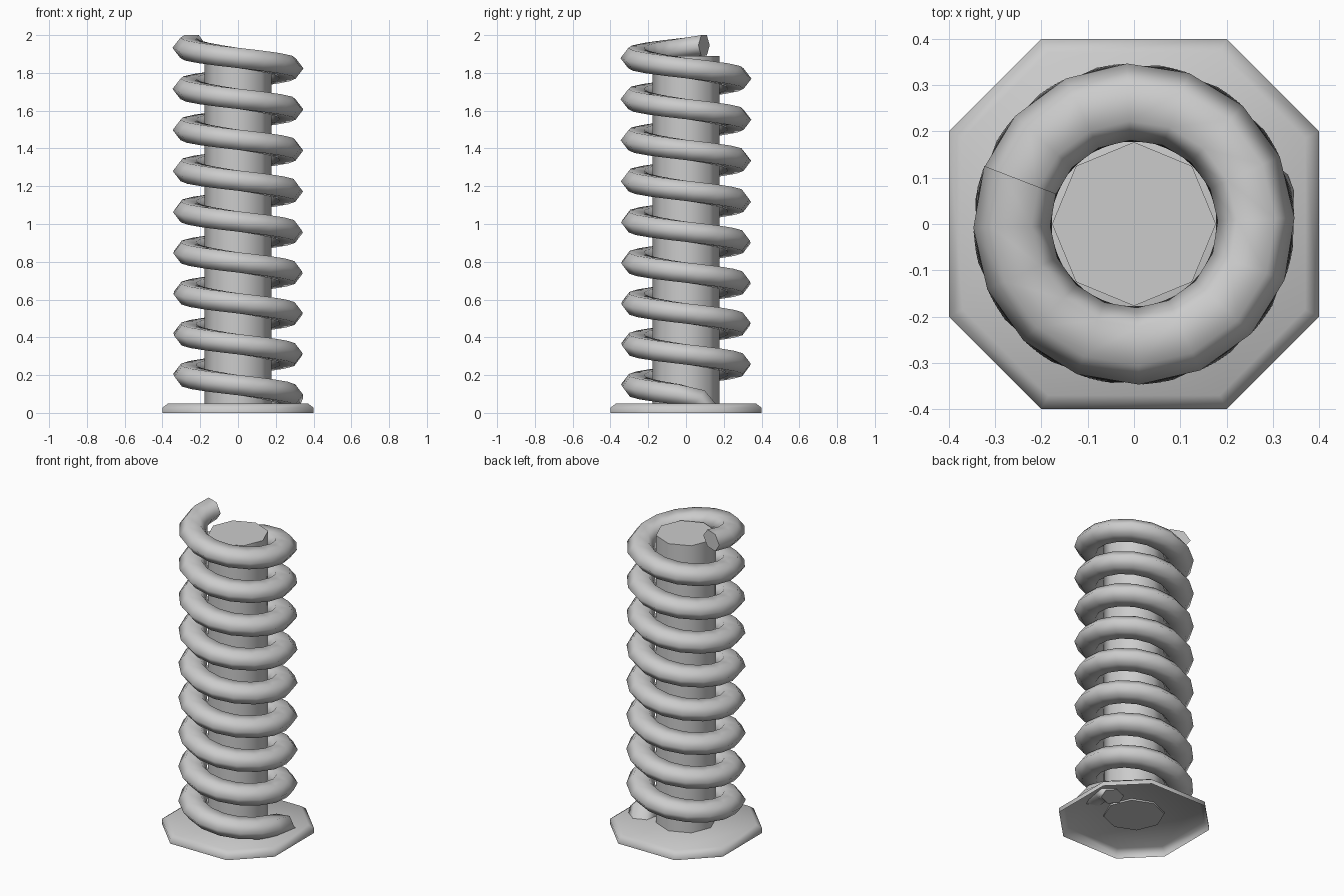
import bpy, bmesh
from math import sin, cos, pi, radians
from mathutils import Vector

if "Cube" in bpy.data.objects:
    bpy.data.objects.remove(bpy.data.objects["Cube"])


def loft(name, rings, cap_start=True, cap_end=True):
    """Skin a list of equal-length point rings, smooth sides and flat caps."""
    bm = bmesh.new()
    vs = [[bm.verts.new(p) for p in ring] for ring in rings]
    n = len(rings[0])
    for a, b in zip(vs, vs[1:]):
        for i in range(n):
            j = (i + 1) % n
            bm.faces.new((a[i], a[j], b[j], b[i])).smooth = True
    if cap_start:
        bm.faces.new(list(reversed(vs[0])))
    if cap_end:
        bm.faces.new(vs[-1])
    bmesh.ops.recalc_face_normals(bm, faces=bm.faces)
    me = bpy.data.meshes.new(name)
    bm.to_mesh(me)
    bm.free()
    ob = bpy.data.objects.new(name, me)
    bpy.context.collection.objects.link(ob)
    return ob


# Base plate: chamfered octagonal dish, open underneath
outline = [(0.4, -0.2), (0.4, 0.2), (0.2, 0.4), (-0.2, 0.4),
           (-0.4, 0.2), (-0.4, -0.2), (-0.2, -0.4), (0.2, -0.4)]
base = loft("base_plate",
            [[(x * s, y * s, z) for x, y in outline]
             for s, z in ((1, 0), (1, 0.028), (0.925, 0.05))],
            cap_start=False)
for f in base.data.polygons:
    f.use_smooth = True

# Core rod: eight-sided column
R = 0.177
loft("core_rod", [[(R * cos(i * pi / 4), R * sin(i * pi / 4), z) for i in range(8)]
                  for z in (0.04, 1.89)])


# Coil: flattened hexagonal wire wound down around the rod
def wire_ring(angle, z, tilt=0.0, radius=0.264, half_w=0.083, half_h=0.062):
    out = Vector((cos(angle), sin(angle), 0))
    tangent = Vector((-sin(angle), cos(angle), 0))
    up = Vector((0, 0, 1)) * cos(tilt) + tangent * sin(tilt)
    centre = out * radius + Vector((0, 0, z))
    return [centre + out * half_w * cos(k * pi / 3) + up * half_h * sin(k * pi / 3)
            for k in range(6)]


start, stop = radians(158.8), radians(9 * 360 - 8)
top_z, pitch, steps = 1.946, 0.2165, 136
rings = []
for s in range(steps + 1):
    a = start + (stop - start) * s / steps
    rings.append(wire_ring(a, top_z - pitch * (a - start) / (2 * pi)))
# The lower end bends down into the base
rings.append(wire_ring(radians(12), 0.078, radians(40), 0.27))
rings.append(wire_ring(radians(22), 0.03, radians(78), 0.265))
loft("coil_spring", rings)
